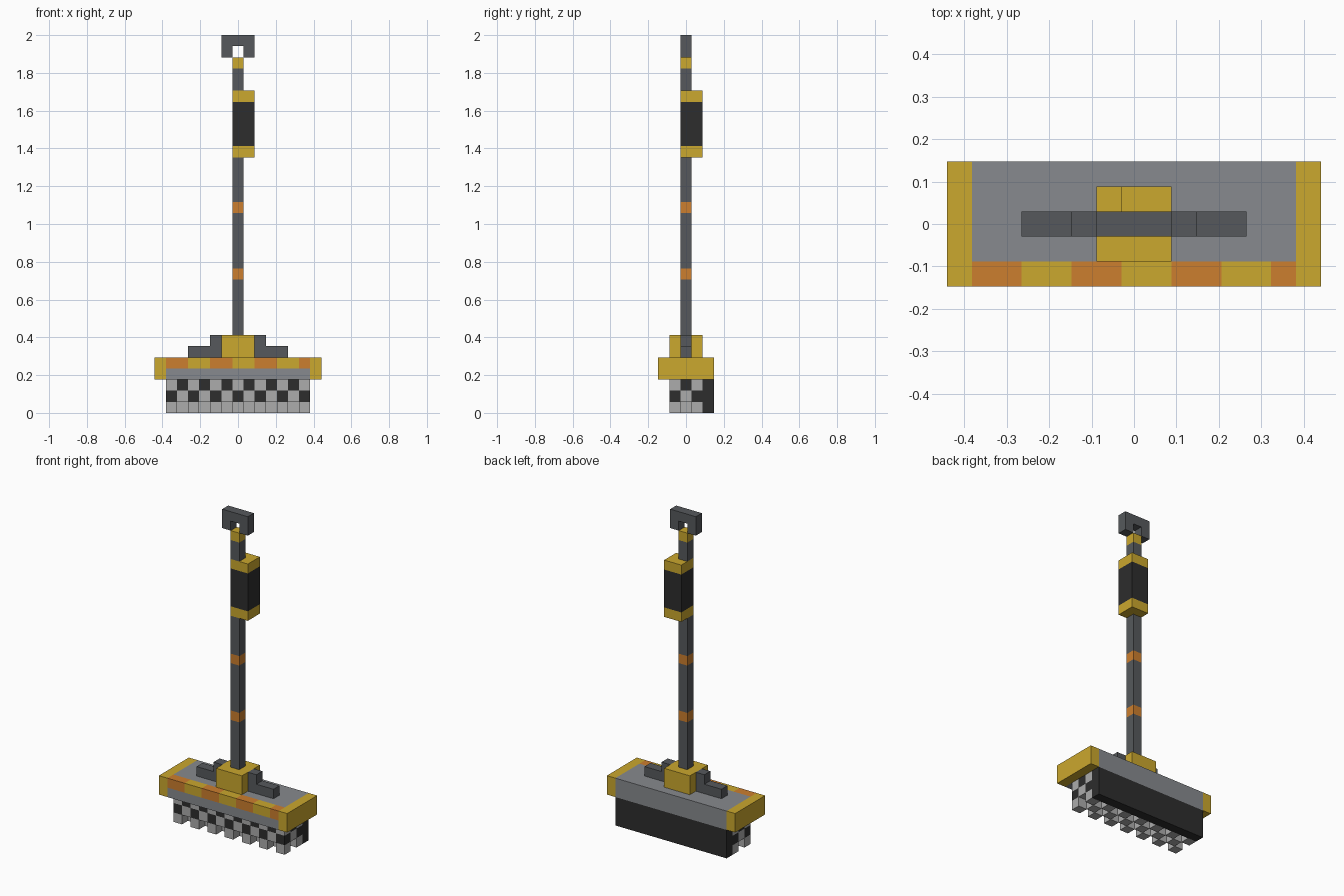
import bpy
import bmesh
from math import radians
from mathutils import Vector

cube = bpy.data.objects.get("Cube")
if cube:
    bpy.data.objects.remove(cube, do_unlink=True)

U = 2 / 34                       # side of one building block
ORIGIN = Vector((-7.5, -2.5, 0))  # block coordinates to centred model


def srgb(c):
    c /= 255
    return c / 12.92 if c <= 0.04045 else ((c + 0.055) / 1.055) ** 2.4


def material(name, r, g, b):
    m = bpy.data.materials.new(name)
    m.use_nodes = True
    colour = (srgb(r), srgb(g), srgb(b), 1)
    m.diffuse_color = colour
    bsdf = m.node_tree.nodes["Principled BSDF"]
    bsdf.inputs["Base Color"].default_value = colour
    bsdf.inputs["Roughness"].default_value = 0.8
    return m


yellow = material("yellow", 203, 168, 46)
orange = material("orange", 204, 126, 46)
steel = material("dark grey", 86, 89, 92)
grey = material("mid grey", 135, 138, 142)
black = material("black", 45, 45, 45)
pale = material("light grey", 172, 172, 172)


def box(x, y, z):
    """All block cells inside three (start, end) ranges."""
    return {(i, j, k) for i in range(*x) for j in range(*y) for k in range(*z)}


def part(name, cells, colour, merge=True):
    """Skin a set of cells; colour is a material or a rule on the cell."""
    bm = bmesh.new()
    mats = []
    for cell in sorted(cells):
        mat = colour(*cell) if callable(colour) else colour
        if mat not in mats:
            mats.append(mat)
        for axis in range(3):
            for side in (0, 1):
                near = list(cell)
                near[axis] += 2 * side - 1
                if tuple(near) in cells:
                    continue
                a, b = (axis + 1) % 3, (axis + 2) % 3
                corners = []
                for da, db in ((0, 0), (1, 0), (1, 1), (0, 1)):
                    p = Vector(cell)
                    p[axis] += side
                    p[a] += da
                    p[b] += db
                    corners.append(bm.verts.new((p + ORIGIN) * U))
                if not side:
                    corners.reverse()
                bm.faces.new(corners).material_index = mats.index(mat)
    if merge:
        bmesh.ops.remove_doubles(bm, verts=bm.verts[:], dist=U / 100)
        bmesh.ops.dissolve_limit(bm, angle_limit=radians(1), verts=bm.verts[:],
                                 edges=bm.edges[:], delimit={'MATERIAL'})
    mesh = bpy.data.meshes.new(name)
    bm.to_mesh(mesh)
    bm.free()
    for m in mats:
        mesh.materials.append(m)
    obj = bpy.data.objects.new(name, mesh)
    bpy.context.collection.objects.link(obj)
    return obj


# Bristles: checkered in all directions, with every other tip left out
def bristle_colour(i, j, k):
    return black if (i + j + k) % 2 else pale


bristles = {c for c in box((1, 14), (1, 4), (0, 3)) if c[2] or sum(c) % 2 == 0}
part("bristles", bristles, bristle_colour, merge=False)

# Rear scraper plate
part("scraper", box((1, 14), (4, 5), (0, 3)), black)


# Head with a striped front upper edge
def head_colour(i, j, k):
    if j == 0 and k == 4:
        return orange if (i - 1) % 4 < 2 else yellow
    return grey


part("head", box((1, 14), (0, 5), (3, 5)), head_colour)
for side, i in (("right", 0), ("left", 14)):
    part(side + "_end_cap", box((i, i + 1), (0, 5), (3, 5)), yellow)

# Socket and its stepped braces
part("socket", box((6, 9), (1, 4), (5, 7)), yellow)
part("right_brace", box((3, 6), (2, 3), (5, 6)) | box((5, 6), (2, 3), (6, 7)), steel)
part("left_brace", box((9, 12), (2, 3), (5, 6)) | box((9, 10), (2, 3), (6, 7)), steel)

# Pole with coloured rings, in the two lengths either side of the grip
rings = {12: orange, 18: orange, 31: yellow}


def pole_colour(i, j, k):
    return rings.get(k, steel)


part("lower_pole", box((7, 8), (2, 3), (7, 23)), pole_colour)
part("upper_pole", box((7, 8), (2, 3), (29, 32)), pole_colour)


# Grip with a collar at each end
def grip_colour(i, j, k):
    return yellow if k in (23, 28) else black


part("grip", box((7, 9), (2, 4), (23, 29)), grip_colour)

# Hanging loop
part("hanging_loop", box((6, 9), (2, 3), (32, 34)) - {(7, 2, 32)}, steel)
